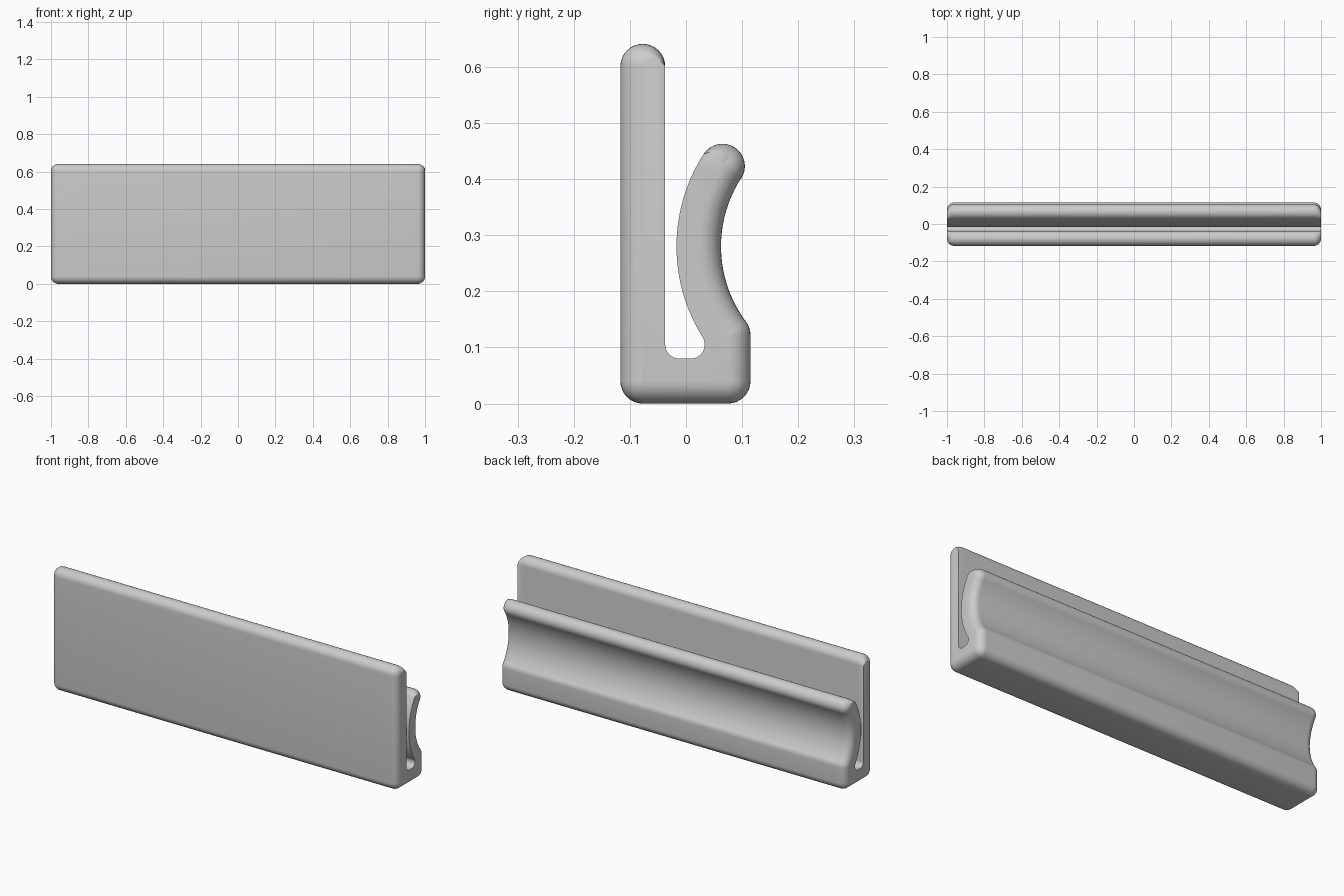
import bpy, bmesh
from math import sin, cos, pi, radians

cube = bpy.data.objects.get("Cube")
if cube:
    bpy.data.objects.remove(cube, do_unlink=True)

HALF = 1.0       # half length along x
ROUND = 0.039    # rounding of the outer end edges
STEPS = 8

grey = bpy.data.materials.new("plain_grey")
grey.use_nodes = True
grey.diffuse_color = (0.6, 0.6, 0.6, 1)
grey.node_tree.nodes["Principled BSDF"].inputs["Base Color"].default_value = (0.6, 0.6, 0.6, 1)


def arc(y, z, r, a0, a1, n, inset=0.0, w0=1, w1=1):
    """Arc points; the inset shrinks the radius, fading from weight w0 to w1."""
    pts = []
    for i in range(n + 1):
        t = i / n
        a = radians(a0 + (a1 - a0) * t)
        rad = r - inset * (w0 + (w1 - w0) * t)
        pts.append((y + rad * cos(a), z + rad * sin(a)))
    return pts


def section(d):
    """Clip cross-section in (y, z), outer outline inset by d, slot unchanged."""
    parts = [
        arc(-0.077, 0.04, 0.04, 180, 270, 8, d),                 # base corners
        arc(0.075, 0.04, 0.04, 270, 360, 8, d),
        arc(0.075, 0.1217, 0.04, 0, 36.7, 5, d),                 # arm shoulder
        arc(0.287, 0.28, 0.2246, 216.7, 147.2, 24, -d),          # hollow of arm
        arc(0.065, 0.423, 0.04, -32.8, 57.2, 8, d),              # arm tip
        arc(0.065, 0.423, 0.04, 57.2, 147.2, 8, d, 1, 0),
        arc(0.287, 0.28, 0.304, 147.2, 212.1, 24),               # slot side of arm
        arc(0.0084, 0.105, 0.025, 32.1, -90, 10),                # slot floor
        arc(-0.012, 0.105, 0.025, -90, -180, 8),
        arc(-0.077, 0.601, 0.04, 0, 90, 8, d, 0, 1),             # plate top
        arc(-0.077, 0.601, 0.04, 90, 180, 8, d),
    ]
    pts = []
    for part in parts:
        for p in part:
            if not pts or abs(p[0] - pts[-1][0]) + abs(p[1] - pts[-1][1]) > 1e-4:
                pts.append(p)
            elif d > 0:
                pts.append(p)
    return pts


def full_section(d):
    """Keep the same points at every inset by using the duplicates of d = 0."""
    base, pts = [], []
    a, b = section(1e-9), section(d if d > 0 else 1e-9)
    for p, q in zip(a, b):
        if not base or abs(p[0] - base[-1][0]) + abs(p[1] - base[-1][1]) > 1e-4:
            base.append(p)
            pts.append(q)
    return pts


# Rings along the length, rounded at both ends
ends = []
for i in range(STEPS + 1):
    t = i / STEPS * pi / 2
    ends.append((HALF - ROUND + ROUND * sin(t), ROUND * (1 - cos(t))))
stations = [(-x, d) for x, d in reversed(ends)] + ends

bm = bmesh.new()
rings = [[bm.verts.new((x, y, z)) for y, z in full_section(d)] for x, d in stations]
n = len(rings[0])
for r0, r1 in zip(rings, rings[1:]):
    for i in range(n):
        j = (i + 1) % n
        bm.faces.new((r0[i], r0[j], r1[j], r1[i]))
bm.faces.new(rings[0])
bm.faces.new(rings[-1])
bmesh.ops.recalc_face_normals(bm, faces=bm.faces)

mesh = bpy.data.meshes.new("clip_body")
bm.to_mesh(mesh)
bm.free()
mesh.materials.append(grey)
body = bpy.data.objects.new("clip_body", mesh)
bpy.context.collection.objects.link(body)

bpy.ops.object.select_all(action='DESELECT')
body.select_set(True)
bpy.context.view_layer.objects.active = body
bpy.ops.object.shade_smooth_by_angle(angle=radians(30))
